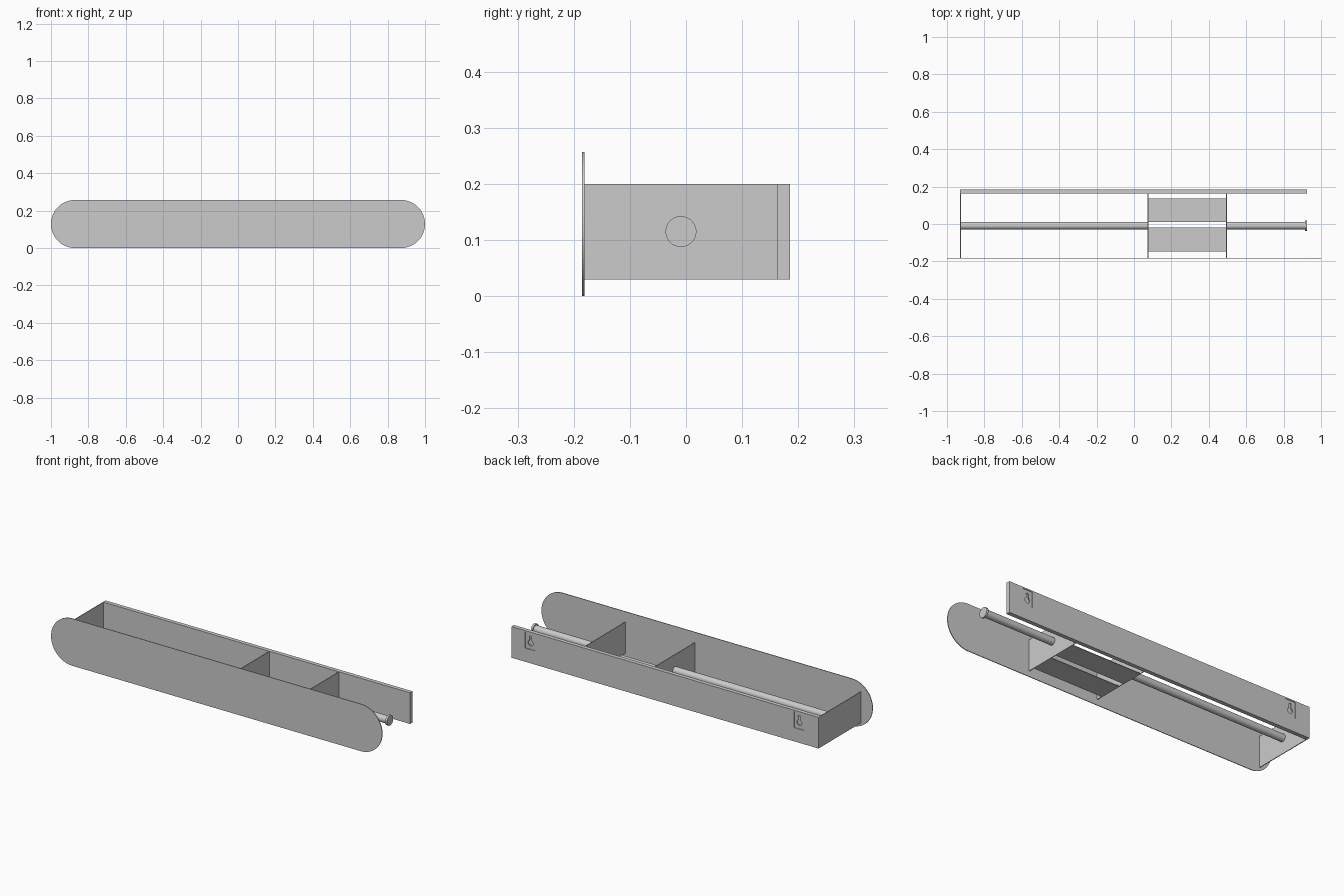
import bpy, bmesh
from math import pi, cos, sin, radians

if "Cube" in bpy.data.objects:
    bpy.data.objects.remove(bpy.data.objects["Cube"])


def box(name, x0, x1, y0, y1, z0, z1):
    bpy.ops.mesh.primitive_cube_add(size=1, location=((x0+x1)/2, (y0+y1)/2, (z0+z1)/2))
    ob = bpy.context.object
    ob.name = name
    ob.scale = (x1-x0, y1-y0, z1-z0)
    bpy.ops.object.transform_apply(location=False, rotation=False, scale=True)
    return ob


def rod(name, x0, x1, r, y=-0.009, z=0.115):
    bpy.ops.mesh.primitive_cylinder_add(vertices=48, radius=r, depth=x1-x0,
                                        location=((x0+x1)/2, y, z), rotation=(0, pi/2, 0))
    ob = bpy.context.object
    ob.name = name
    bpy.ops.object.shade_smooth_by_angle(angle=radians(30))
    return ob


def prism(name, pts, y0, y1):
    """Extrude an x-z outline from y0 to y1."""
    bm = bmesh.new()
    face = bm.faces.new([bm.verts.new((x, y0, z)) for x, z in pts])
    ext = bmesh.ops.extrude_face_region(bm, geom=[face])
    for v in ext["geom"]:
        if isinstance(v, bmesh.types.BMVert):
            v.co.y = y1
    bmesh.ops.recalc_face_normals(bm, faces=bm.faces)
    me = bpy.data.meshes.new(name)
    bm.to_mesh(me)
    bm.free()
    ob = bpy.data.objects.new(name, me)
    bpy.context.collection.objects.link(ob)
    bpy.context.view_layer.objects.active = ob
    return ob


def arc(cx, cz, r, a0, a1, n):
    return [(cx + r*cos(radians(a0+(a1-a0)*i/n)), cz + r*sin(radians(a0+(a1-a0)*i/n)))
            for i in range(n+1)]


def cut(ob, cutter):
    cutter.hide_render = True
    m = ob.modifiers.new("cut", 'BOOLEAN')
    m.operation, m.solver, m.object = 'DIFFERENCE', 'EXACT', cutter
    bpy.context.view_layer.objects.active = ob
    bpy.ops.object.modifier_apply(modifier=m.name)
    bpy.data.objects.remove(cutter)


# Front panel with fully rounded ends
R = 0.1285
prism("front_panel", arc(1-R, R, R, -90, 90, 32) + arc(R-1, R, R, 90, 270, 32), -0.185, -0.181)

# Back rail, end panel and dividers
rail = box("back_rail", -0.93, 0.925, 0.163, 0.185, 0.03, 0.2)
for name, x in (("end_panel", -0.928), ("divider_inner", 0.075), ("divider_outer", 0.495)):
    box(name, x-0.002, x+0.002, -0.181, 0.163, 0.03, 0.2)

# Two floor slats between the dividers
box("floor_slat_back", 0.077, 0.493, 0.012, 0.137, 0.03, 0.034)
box("floor_slat_front", 0.077, 0.493, -0.148, -0.02, 0.03, 0.034)

# Hanging rods and end stop
rod("long_rod", -0.926, 0.073, 0.02)
rod("short_rod", 0.497, 0.916, 0.02)
rod("rod_end_stop", 0.914, 0.925, 0.0275)

# Recessed keyhole hangers in the back of the rail
for side, x in (("left", -0.812), ("right", 0.812)):
    cut(rail, box("recess", x-0.03, x+0.03, 0.171, 0.2, 0.105, 0.193))
    plate = box("hanger_plate_" + side, x-0.03, x+0.03, 0.178, 0.182, 0.105, 0.193)
    keyhole = arc(x, 0.139, 0.015, 115, 425, 24) + arc(x, 0.172, 0.0065, 0, 180, 10)
    cut(plate, prism("keyhole", keyhole, 0.17, 0.2))
